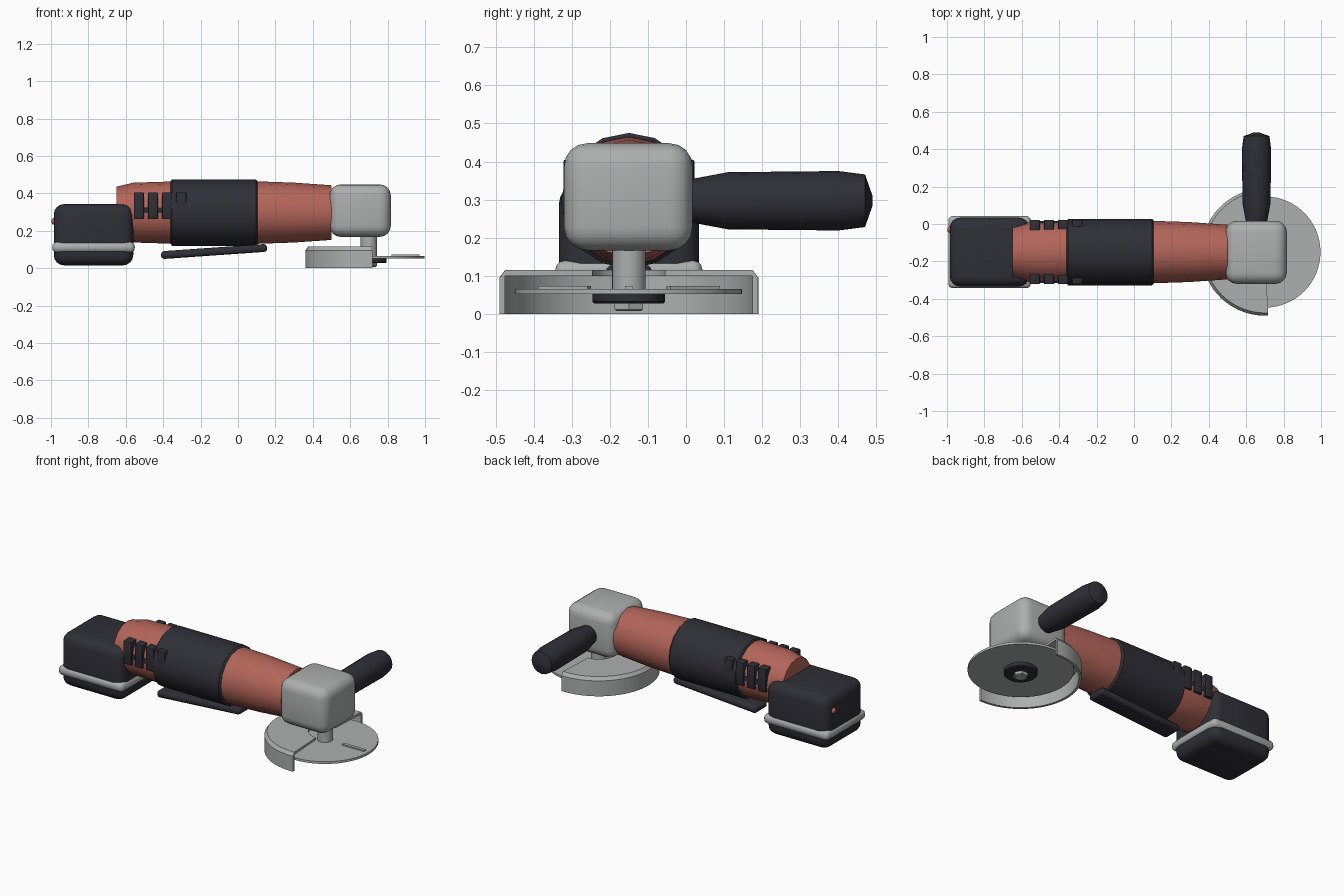
import bpy
import bmesh
from math import pi, sin, cos, radians
from mathutils import Matrix, Vector

if "Cube" in bpy.data.objects:
    bpy.data.objects.remove(bpy.data.objects["Cube"])

AXIS_Y, AXIS_Z = -0.15, 0.297      # main body axis
SPINDLE_X = 0.70


def material(name, colour):
    mat = bpy.data.materials.new(name)
    mat.use_nodes = True
    mat.diffuse_color = (*colour, 1)
    bsdf = mat.node_tree.nodes["Principled BSDF"]
    bsdf.inputs["Base Color"].default_value = (*colour, 1)
    bsdf.inputs["Roughness"].default_value = 0.6
    return mat


ORANGE = material("burnt orange", (0.45, 0.13, 0.10))
DARK = material("charcoal", (0.028, 0.028, 0.038))
GREY = material("metal grey", (0.42, 0.43, 0.43))


def finish(name, bm, mat, angle=35):
    bmesh.ops.recalc_face_normals(bm, faces=bm.faces[:])
    mesh = bpy.data.meshes.new(name)
    bm.to_mesh(mesh)
    bm.free()
    mesh.materials.append(mat)
    obj = bpy.data.objects.new(name, mesh)
    bpy.context.collection.objects.link(obj)
    bpy.ops.object.select_all(action="DESELECT")
    obj.select_set(True)
    bpy.context.view_layer.objects.active = obj
    bpy.ops.object.shade_smooth_by_angle(angle=radians(angle))
    return obj


def box(name, low, high, mat, bevel=0.0, segments=3, turn=None):
    """Rounded box between two corners, optionally rotated about its centre."""
    low, high = Vector(low), Vector(high)
    bm = bmesh.new()
    bmesh.ops.create_cube(bm, size=1)
    bmesh.ops.scale(bm, vec=high - low, verts=bm.verts[:])
    if bevel:
        bmesh.ops.bevel(bm, geom=bm.edges[:], offset=bevel, segments=segments,
                        profile=0.5, affect="EDGES")
    if turn:
        bm.transform(turn)
    bm.transform(Matrix.Translation((low + high) / 2))
    return finish(name, bm, mat)


def lathe(name, profile, origin, direction, mat, sides=16, angle=35):
    """Solid of revolution from (distance, radius) pairs along a direction."""
    bm = bmesh.new()
    rings = []
    for dist, rad in profile:
        rings.append([bm.verts.new((rad * cos(2 * pi * i / sides),
                                    rad * sin(2 * pi * i / sides), dist))
                      for i in range(sides)])
    for a, b in zip(rings, rings[1:]):
        for i in range(sides):
            j = (i + 1) % sides
            bm.faces.new((a[i], a[j], b[j], b[i]))
    bm.faces.new(rings[0])
    bm.faces.new(rings[-1])
    bm.transform(Matrix.Translation(origin) @
                 Vector(direction).to_track_quat("Z", "Y").to_matrix().to_4x4())
    return finish(name, bm, mat, angle)


def arc_sweep(name, section, centre, start, end, steps, mat):
    """Closed (radius, height) section swept about a vertical axis."""
    bm = bmesh.new()
    rings = []
    for k in range(steps + 1):
        a = start + (end - start) * k / steps
        rings.append([bm.verts.new((centre[0] + r * cos(a), centre[1] + r * sin(a), z))
                      for r, z in section])
    n = len(section)
    for a, b in zip(rings, rings[1:]):
        for i in range(n):
            j = (i + 1) % n
            bm.faces.new((a[i], a[j], b[j], b[i]))
    bm.faces.new(rings[0])
    bm.faces.new(rings[-1])
    return finish(name, bm, mat)


# Motor housing and rubber grip sleeve
body_origin = (0, AXIS_Y, AXIS_Z)
lathe("motor_housing",
      [(-0.65, 0.138), (-0.56, 0.160), (-0.36, 0.166), (0.10, 0.167),
       (0.30, 0.160), (0.50, 0.146)],
      body_origin, (1, 0, 0), ORANGE)
lathe("grip_sleeve",
      [(-0.36, 0.168), (-0.352, 0.178), (0.095, 0.178), (0.105, 0.168)],
      body_origin, (1, 0, 0), DARK)

# Gear head
box("gear_head", (0.49, -0.32, 0.167), (0.817, 0.017, 0.448), GREY, 0.06, 4)

# Side handle
lathe("side_handle",
      [(0.0, 0.054), (0.03, 0.060), (0.11, 0.075), (0.40, 0.078),
       (0.47, 0.069), (0.49, 0.012)],
      (0.655, 0, AXIS_Z), (0, 1, 0), DARK)

# Vent ribs and cross bar on both sides
for side, label in ((1, "left"), (-1, "right")):
    y0, y1 = sorted((AXIS_Y + side * 0.10, AXIS_Y + side * 0.172))
    for i in range(4):
        x = -0.557 + i * 0.0755
        box(f"{label}_vent_rib_{i + 1}", (x, y0, 0.262), (x + 0.054, y1, 0.405),
            DARK, 0.006, 2)
    y0, y1 = sorted((AXIS_Y + side * 0.10, AXIS_Y + side * 0.165))
    box(f"{label}_vent_bar", (-0.54, y0, 0.295), (-0.30, y1, 0.325), DARK)

# Paddle switch under the grip
box("paddle_switch", (-0.412, AXIS_Y - 0.06, 0.068), (0.156, AXIS_Y + 0.06, 0.110),
    DARK, 0.017, 3, Matrix.Rotation(radians(-4), 4, "Y"))

# Battery pack with band and release button
box("battery_pack", (-0.985, -0.334, 0.015), (-0.56, 0.034, 0.342), DARK, 0.055, 4)
box("battery_band", (-0.993, -0.343, 0.083), (-0.552, 0.043, 0.140), GREY, 0.024, 3)
lathe("release_button", [(0, 0.018), (0.02, 0.018), (0.027, 0.012), (0.03, 0.004)],
      (-0.968, -0.03, 0.25), (-1, 0, 0), ORANGE, 12, 60)

# Spindle, cutting disc, clamping flange and nut
spindle = (SPINDLE_X, AXIS_Y, 0)
lathe("spindle", [(0.06, 0.044), (0.19, 0.044)], spindle, (0, 0, 1), GREY, 24)
lathe("cutting_disc", [(0.052, 0.297), (0.066, 0.297)], spindle, (0, 0, 1), GREY, 64)
lathe("clamping_flange", [(0.027, 0.090), (0.032, 0.095), (0.053, 0.095)],
      spindle, (0, 0, 1), DARK, 24)
lathe("clamping_nut", [(0.007, 0.036), (0.012, 0.043), (0.03, 0.043)],
      spindle, (0, 0, 1), GREY, 6, 20)

# Raised radial ribs on the disc
for i in range(3):
    a = 2 * pi * i / 3
    cx, cy = SPINDLE_X + 0.195 * cos(a), AXIS_Y + 0.195 * sin(a)
    box(f"disc_rib_{i + 1}", (cx - 0.075, cy - 0.01, 0.06), (cx + 0.075, cy + 0.01, 0.073),
        GREY, turn=Matrix.Rotation(a, 4, "Z"))

# Half-round wheel guard: top plate with a chamfered skirt
arc_sweep("wheel_guard",
          [(0.095, 0.115), (0.325, 0.115), (0.340, 0.095), (0.340, 0.0),
           (0.325, 0.0), (0.325, 0.100), (0.095, 0.100)],
          (SPINDLE_X, AXIS_Y), radians(87), radians(273), 40, GREY)
